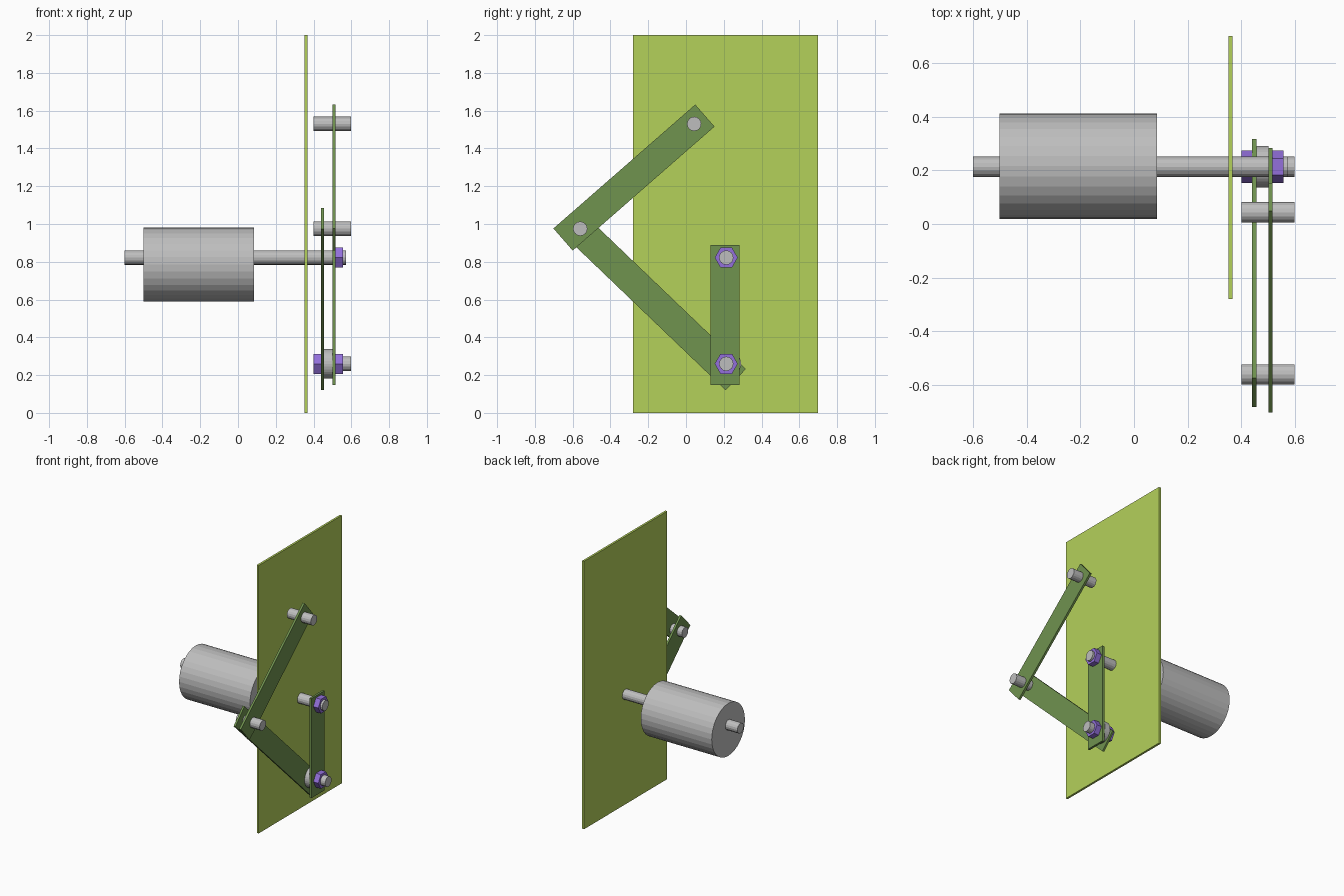
import bpy, bmesh, math
from mathutils import Matrix

if "Cube" in bpy.data.objects:
    bpy.data.objects.remove(bpy.data.objects["Cube"])


def material(name, rgb):
    m = bpy.data.materials.new(name)
    lin = [((c / 255 + 0.055) / 1.055) ** 2.4 for c in rgb]
    m.diffuse_color = (*lin, 1)
    m.use_nodes = True
    m.node_tree.nodes["Principled BSDF"].inputs["Base Color"].default_value = m.diffuse_color
    return m


LIME = material("lime panel", (180, 209, 90))
GREEN = material("link green", (112, 147, 79))
STEEL = material("steel", (190, 190, 190))
PURPLE = material("nut purple", (147, 112, 219))


def finish(name, bm, mat):
    me = bpy.data.meshes.new(name)
    bm.to_mesh(me)
    bm.free()
    me.materials.append(mat)
    ob = bpy.data.objects.new(name, me)
    bpy.context.collection.objects.link(ob)
    return ob


def rod(name, x0, x1, y, z, r, sides, mat):
    """Cylinder or prism lying along x, with a corner pointing to +y."""
    bm = bmesh.new()
    bmesh.ops.create_cone(bm, cap_ends=True, segments=sides,
                          radius1=r, radius2=r, depth=x1 - x0)
    # find the first corner and turn it onto the y axis
    v = bm.verts[:][0].co
    spin = Matrix.Rotation(math.pi / 2 - math.atan2(v.y, v.x), 4, 'Z')
    bm.transform(Matrix.Translation(((x0 + x1) / 2, y, z))
                 @ Matrix.Rotation(math.pi / 2, 4, 'Y') @ spin)
    return finish(name, bm, mat)


def bar(name, x0, x1, a, b, width, mat):
    """Flat bar from end a to end b, both given as (y, z)."""
    dy, dz = b[0] - a[0], b[1] - a[1]
    bm = bmesh.new()
    bmesh.ops.create_cube(bm, size=1)
    bm.transform(Matrix.Translation(((x0 + x1) / 2, (a[0] + b[0]) / 2, (a[1] + b[1]) / 2))
                 @ Matrix.Rotation(math.atan2(dz, dy), 4, 'X')
                 @ Matrix.Diagonal((x1 - x0, math.hypot(dy, dz), width, 1)))
    return finish(name, bm, mat)


# Pivot positions (y, z)
SHAFT, CRANK_PIN = (0.213, 0.822), (0.213, 0.26)
ELBOW, TOP = (-0.56, 0.975), (0.043, 1.53)

# Mounting panel
bar("mounting_panel", 0.351, 0.367, (0.21, 0), (0.21, 2), 0.98, LIME)

# Motor with an offset shaft
rod("motor_body", -0.5, 0.086, 0.215, 0.786, 0.196, 32, STEEL)
rod("motor_shaft", -0.6, 0.573, *SHAFT, 0.038, 16, STEEL)

# Linkage bars
bar("crank", 0.5, 0.516, (0.206, 0.147), (0.206, 0.89), 0.154, GREEN)
bar("upper_arm", 0.5, 0.516, (-0.651, 0.918), (0.1, 1.574), 0.155, GREEN)
bar("lower_arm", 0.44, 0.455, (0.263, 0.176), (-0.627, 1.029), 0.155, GREEN)

# Pivot pins
for name, p in (("crank_pin", CRANK_PIN), ("elbow_pin", ELBOW), ("top_pin", TOP)):
    rod(name, 0.4, 0.597, *p, 0.038, 16, STEEL)

# Spacer washer between the crank and lower arm
rod("spacer", 0.455, 0.5, *CRANK_PIN, 0.078, 32, STEEL)

# Hex nuts
rod("shaft_nut", 0.516, 0.557, *SHAFT, 0.061, 6, PURPLE)
rod("outer_crank_nut", 0.516, 0.557, *CRANK_PIN, 0.061, 6, PURPLE)
rod("inner_crank_nut", 0.4, 0.44, *CRANK_PIN, 0.061, 6, PURPLE)
